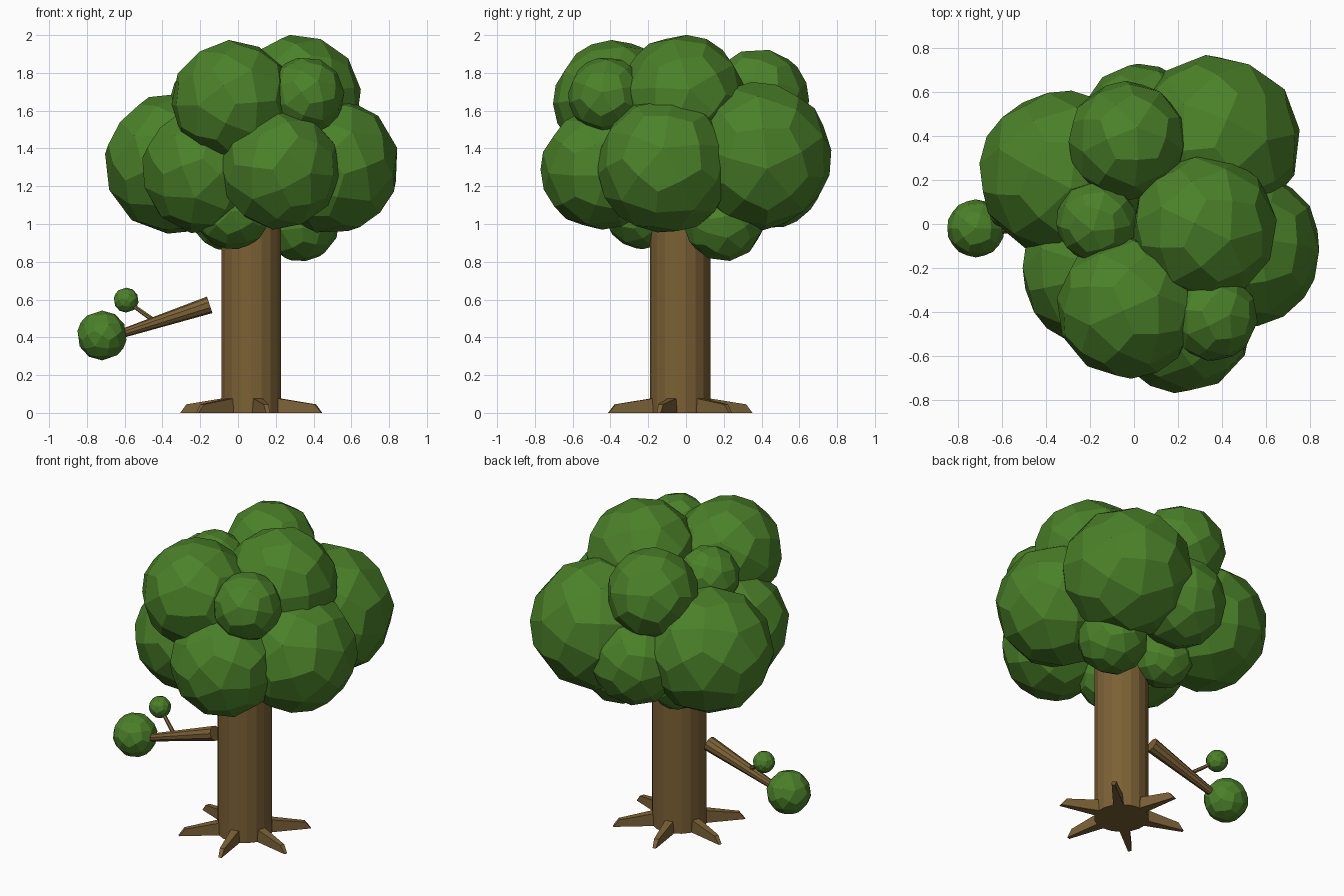
import bpy, bmesh, random
from math import radians
from mathutils import Vector, Matrix

if "Cube" in bpy.data.objects:
    bpy.data.objects.remove(bpy.data.objects["Cube"])

random.seed(4)


def material(name, rgb):
    m = bpy.data.materials.new(name)
    m.diffuse_color = (*rgb, 1)
    m.use_nodes = True
    m.node_tree.nodes["Principled BSDF"].inputs["Base Color"].default_value = m.diffuse_color
    return m


LEAF = material("leaf_green", (0.07, 0.22, 0.022))
BARK = material("bark_brown", (0.2, 0.12, 0.036))


def blob(name, center, radius, turn=True):
    """Faceted ball of 60 kite faces."""
    bpy.ops.mesh.primitive_ico_sphere_add(subdivisions=1, radius=1, location=center)
    ob = bpy.context.object
    ob.name = name
    ob.scale = (radius,) * 3
    if turn:
        ob.rotation_euler = [random.uniform(0, 6.28) for _ in range(3)]
    sub = ob.modifiers.new("split", 'SUBSURF')
    sub.subdivision_type = 'SIMPLE'
    sub.levels = sub.render_levels = 1
    cast = ob.modifiers.new("round", 'CAST')
    cast.factor = 1
    cast.use_radius_as_size = False
    cast.size = 1
    ob.data.materials.append(LEAF)
    return ob


def rod(name, a, b, r1, r2, sides):
    """Tapered rod from a to b."""
    a, b = Vector(a), Vector(b)
    d = b - a
    bpy.ops.mesh.primitive_cone_add(vertices=sides, radius1=r1, radius2=r2,
                                    depth=d.length, location=(a + b) / 2,
                                    rotation=d.to_track_quat('Z', 'Y').to_euler())
    ob = bpy.context.object
    ob.name = name
    ob.data.materials.append(BARK)
    return ob


# Trunk
TX, TY = 0.07, -0.03
rod("trunk", (TX, TY, 0), (TX, TY, 1.2), 0.16, 0.16, 18)

# Roots: side profile of (distance, height, half width), tapering outward
profile = [(0.10, 0, 0.035), (0.39, 0, 0.010), (0.355, 0.045, 0.014), (0.10, 0.085, 0.028)]
for i in range(6):
    bm = bmesh.new()
    left = [bm.verts.new((d, w, h)) for d, h, w in profile]
    right = [bm.verts.new((d, -w, h)) for d, h, w in profile]
    bm.faces.new(left)
    bm.faces.new(right[::-1])
    for k in range(4):
        n = (k + 1) % 4
        bm.faces.new((left[k], right[k], right[n], left[n]))
    bmesh.ops.recalc_face_normals(bm, faces=bm.faces)
    bm.transform(Matrix.Translation((TX, TY, 0)) @ Matrix.Rotation(radians(43 + 60 * i), 4, 'Z'))
    me = bpy.data.meshes.new("root")
    bm.to_mesh(me)
    bm.free()
    me.materials.append(BARK)
    bpy.context.collection.objects.link(bpy.data.objects.new(f"root_{i + 1}", me))

# Side branch with twig and leaf balls
rod("branch", (-0.15, -0.02, 0.572), (-0.66, -0.02, 0.405), 0.046, 0.021, 10)
rod("twig", (-0.44, -0.02, 0.485), (-0.58, 0.045, 0.585), 0.013, 0.010, 6)
blob("branch_leaves", (-0.72, -0.02, 0.41), 0.132, turn=False)
blob("twig_leaves", (-0.592, 0.05, 0.597), 0.066, turn=False)

# Canopy: x, y, z, radius
canopy = [
    (-0.03, -0.38, 1.65, 0.325),
    (0.32, -0.02, 1.67, 0.335),
    (0.49, -0.11, 1.31, 0.365),
    (0.37, 0.38, 1.36, 0.393),
    (-0.33, 0.23, 1.32, 0.38),
    (-0.18, -0.22, 1.28, 0.335),
    (0.22, -0.45, 1.29, 0.322),
    (0.36, -0.42, 1.68, 0.205),
    (-0.03, 0.38, 1.66, 0.272),
    (-0.17, 0.01, 1.67, 0.185),
    (0.03, 0.46, 1.25, 0.272),
    (-0.03, -0.23, 1.07, 0.205),
    (0.33, 0.20, 1.01, 0.21),
    (-0.07, 0.18, 1.04, 0.18),
]
for i, (x, y, z, r) in enumerate(canopy):
    blob(f"canopy_{i + 1}", (x, y, z), r)
